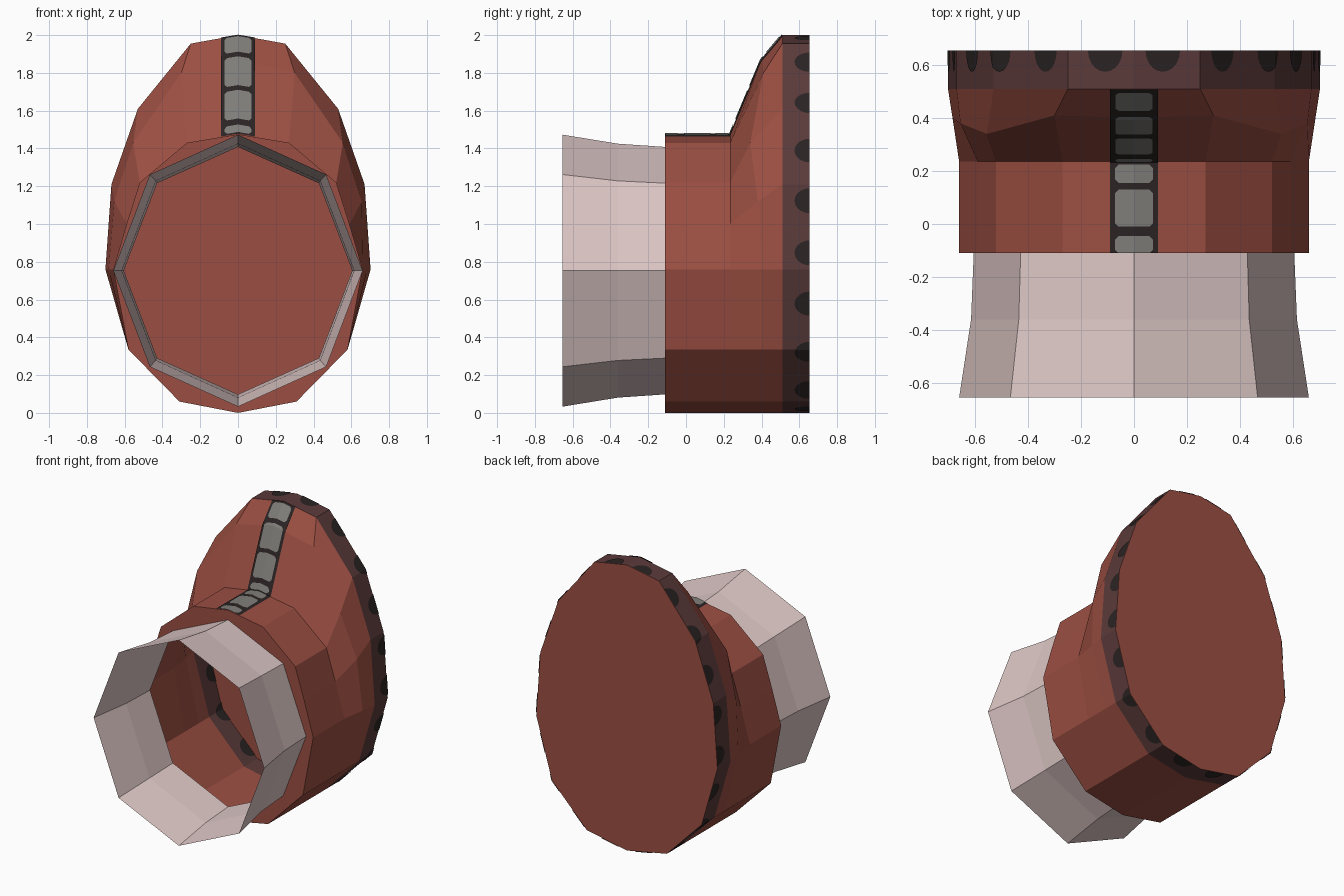
import bpy, bmesh, math
from mathutils import Vector

if "Cube" in bpy.data.objects:
    bpy.data.objects.remove(bpy.data.objects["Cube"])


def material(name, rgb):
    m = bpy.data.materials.new(name)
    m.diffuse_color = (*rgb, 1)
    m.use_nodes = True
    m.node_tree.nodes["Principled BSDF"].inputs["Base Color"].default_value = m.diffuse_color
    return m


RED = material("brick red", (0.33, 0.078, 0.055))
MAROON = material("dark maroon", (0.105, 0.042, 0.042))
BLACK = material("soft black", (0.024, 0.017, 0.017))
GREY = material("warm grey", (0.21, 0.205, 0.19))
PINK = material("pale pink", (0.72, 0.57, 0.56))


def make(name, bm, *mats):
    bmesh.ops.recalc_face_normals(bm, faces=bm.faces[:])
    me = bpy.data.meshes.new(name)
    bm.to_mesh(me)
    bm.free()
    for m in mats:
        me.materials.append(m)
    ob = bpy.data.objects.new(name, me)
    bpy.context.collection.objects.link(ob)
    return ob


def mirrored(half):
    # half runs bottom to top on +x; first and last points lie on the centre plane
    return half + [(-x, y, z) for x, y, z in reversed(half[1:-1])]


def bridge(bm, a, b, mat=0):
    n = len(a)
    for i in range(n):
        f = bm.faces.new((a[i], a[(i + 1) % n], b[(i + 1) % n], b[i]))
        f.material_index = mat


# Body: rings from the front opening to the back plate
front = [(0, 0), (.31, .06), (.58, .335), (.66, .76), (.59, 1.0),
         (.52, 1.22), (.27, 1.43), (0, 1.475)]
back = [(0, 0), (.31, .06), (.58, .335), (.702, .76), (.67, 1.21),
        (.53, 1.61), (.25, 1.955), (0, 2.0)]
mid = [(0, .4, 0), (.31, .4, .06), (.58, .4, .335), (.685, .4, .76), (.655, .38, 1.12),
       (.555, .34, 1.43), (.30, .41, 1.80), (0, .40, 1.87)]


def flat(half, y):
    return mirrored([(x, y, z) for x, z in half])


def collar_ring(y, rx, rz):
    # eight-sided ring, starting at the bottom and going round through +x
    return [(rx * math.sin(i * math.pi / 4), y, .753 - rz * math.cos(i * math.pi / 4))
            for i in range(8)]


bm = bmesh.new()
rings = [[bm.verts.new(p) for p in r] for r in
         (flat(front, -.11), flat(front, .235), mirrored(mid), flat(back, .51), flat(back, .655))]
for i in range(4):
    bridge(bm, rings[i], rings[i + 1], 1 if i == 3 else 0)
bm.faces.new(rings[4])
# front rim between the body and the collar
inner = [bm.verts.new(p) for p in collar_ring(-.11, .605, .655)]
pair = [0, 1, 1, 2, 2, 3, 3, 4, 5, 5, 6, 6, 7, 7]
for i in range(14):
    j = (i + 1) % 14
    ring = [rings[0][i], rings[0][j], inner[pair[j]]]
    if pair[i] != pair[j]:
        ring.append(inner[pair[i]])
    bm.faces.new(ring)
make("body", bm, RED, MAROON)

# Collar: open flared octagon
bm = bmesh.new()
cr = [[bm.verts.new(p) for p in collar_ring(*a)] for a in
      ((-.11, .605, .655), (-.36, .615, .672), (-.655, .66, .72))]
bridge(bm, cr[0], cr[1])
bridge(bm, cr[1], cr[2])
make("collar", bm, PINK)


# Walk along a polyline of vectors
def along(path, s):
    for a, b in zip(path, path[1:]):
        d = (b - a).length
        if s <= d + 1e-6:
            return a.lerp(b, s / d)
        s -= d
    return path[-1]


def stations(path):
    out = [0]
    for a, b in zip(path, path[1:]):
        out.append(out[-1] + (b - a).length)
    return out


# Half-round spots along the back edge of the band, outside and inside
outline = [Vector((x, 0, z)) for x, z in reversed(back)]
corners = stations(outline)
bm = bmesh.new()
R, DEPTH = .066, .08
for k in range(10):
    c = .11 + .275 * k
    ss = sorted([c - R * math.cos(math.pi * i / 10) for i in range(11)] +
                [q for q in corners if abs(q - c) < R * .98])
    for side in (1, -1):
        for off in (.004, -.004):
            cols = []
            for s in ss:
                p = along(outline, s)
                p = p + (p - Vector((0, 0, .95))).normalized() * off
                d = DEPTH * math.sqrt(max(0, 1 - ((s - c) / R) ** 2)) + .0005
                cols.append([bm.verts.new((p.x * side, y, p.z)) for y in (.655, .655 - d)])
            for a, b in zip(cols, cols[1:]):
                bm.faces.new((a[0], b[0], b[1], a[1]))
make("band_spots", bm, BLACK)

# Strap up the centre with grey plates
spine = [Vector((0, -.11, 1.475)), Vector((0, .235, 1.475)),
         Vector((0, .40, 1.87)), Vector((0, .51, 2.0))]
bends = stations(spine)


def strip(bm, s0, s1, w, chamfer, lift):
    ss = sorted({s0, s0 + chamfer, s1 - chamfer, s1} | {q for q in bends if s0 < q < s1})
    rows = []
    for s in ss:
        hw = w - max(0, chamfer - min(s - s0, s1 - s))
        t = along(spine, min(s + .01, bends[-1])) - along(spine, max(s - .01, 0))
        n = Vector((0, -t.z, t.y)).normalized()
        p = along(spine, s) + n * lift
        rows.append([bm.verts.new((x, p.y, p.z - abs(x) * .17)) for x in (-hw, 0, hw)])
    for a, b in zip(rows, rows[1:]):
        for i in (0, 1):
            bm.faces.new((a[i], a[i + 1], b[i + 1], b[i]))


bm = bmesh.new()
strip(bm, 0, bends[-1], .09, 0, .004)
make("strap", bm, BLACK)
bm = bmesh.new()
for s0, s1 in ((0, .065), (.10, .24), (.265, .335), (.355, .398),
               (.432, .597), (.624, .79), (.822, .93)):
    strip(bm, s0, s1, .072, .014, .008)
make("strap_plates", bm, GREY)
